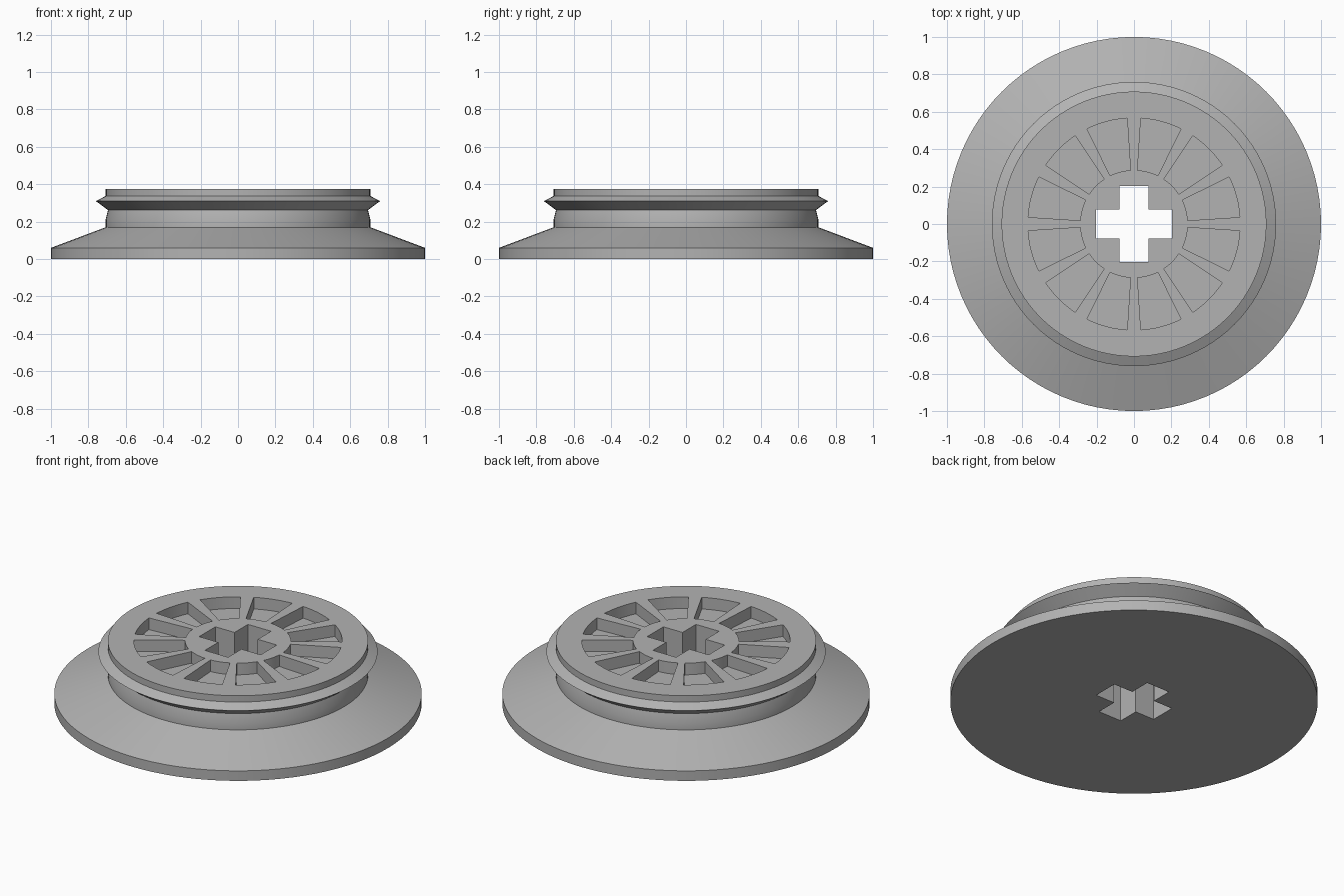
import bpy, bmesh
from math import cos, sin, pi, radians

SEGMENTS = 96
TOP = 0.375
POCKET_DEPTH = 0.07

old = bpy.data.objects.get("Cube")
if old:
    bpy.data.objects.remove(old, do_unlink=True)

grey = bpy.data.materials.new("light grey plastic")
grey.use_nodes = True
colour = (0.45, 0.45, 0.45, 1)
grey.diffuse_color = colour
grey.node_tree.nodes["Principled BSDF"].inputs["Base Color"].default_value = colour


def make_object(name, bm):
    bmesh.ops.recalc_face_normals(bm, faces=bm.faces)
    mesh = bpy.data.meshes.new(name)
    bm.to_mesh(mesh)
    bm.free()
    mesh.materials.append(grey)
    obj = bpy.data.objects.new(name, mesh)
    bpy.context.collection.objects.link(obj)
    return obj


def add_prism(bm, outline, bottom, top):
    low, high = [[bm.verts.new((x, y, z)) for x, y in outline] for z in (bottom, top)]
    bm.faces.new(low[::-1])
    bm.faces.new(high)
    count = len(outline)
    for i in range(count):
        j = (i + 1) % count
        bm.faces.new((low[i], low[j], high[j], high[i]))


# Turned wheel body: broad sloping flange, neck, pointed lip and raised rim
profile = [(1, 0), (1, 0.06), (0.708, 0.17), (0.708, 0.21), (0.695, 0.262),
           (0.76, 0.31), (0.708, 0.337), (0.708, TOP)]
bm = bmesh.new()
rings = [[bm.verts.new((r * cos(2 * pi * i / SEGMENTS), r * sin(2 * pi * i / SEGMENTS), z))
          for i in range(SEGMENTS)] for r, z in profile]
for low, high in zip(rings, rings[1:]):
    for i in range(SEGMENTS):
        j = (i + 1) % SEGMENTS
        bm.faces.new((low[i], low[j], high[j], high[i]))
bm.faces.new(rings[0][::-1])
bm.faces.new(rings[-1])
wheel = make_object("wheel", bm)

# Twelve shallow pockets between the spokes
bm = bmesh.new()
for k in range(12):
    angles = [radians(15 + 30 * k - 11.3 + 22.6 * s / 6) for s in range(7)]
    outline = [(0.567 * cos(a), 0.567 * sin(a)) for a in angles]
    outline += [(0.288 * cos(a), 0.288 * sin(a)) for a in reversed(angles)]
    add_prism(bm, outline, TOP - POCKET_DEPTH, TOP + 0.1)

# Cross-shaped axle hole through the hub
arm, half = 0.204, 0.077
corner = [(arm, -half), (arm, half), (half, half)]
cross = []
for x, y in corner:
    cross.append((x, y))
for turn in range(3):
    cross += [(-y, x) for x, y in cross[-3:]]
add_prism(bm, cross, -0.1, TOP + 0.1)
cutter = make_object("recess_cutter", bm)
cutter.hide_render = True

# Cut the recesses, then shade with crisp edges
cut = wheel.modifiers.new("recesses", "BOOLEAN")
cut.operation = "DIFFERENCE"
cut.solver = "EXACT"
cut.object = cutter
bpy.ops.object.select_all(action="DESELECT")
bpy.context.view_layer.objects.active = wheel
wheel.select_set(True)
bpy.ops.object.modifier_apply(modifier=cut.name)
bpy.data.objects.remove(cutter, do_unlink=True)
bpy.ops.object.shade_smooth_by_angle(angle=radians(15))
